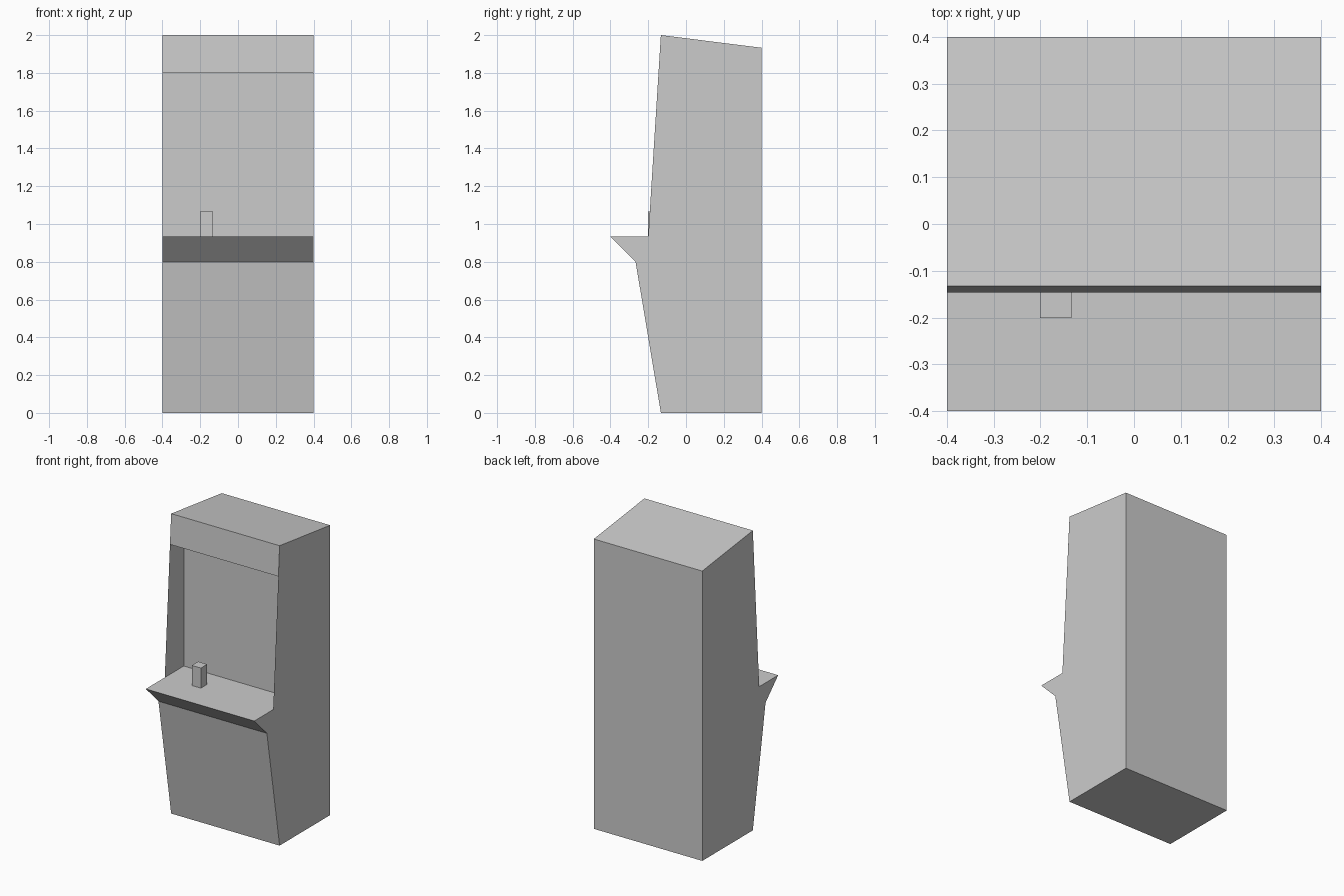
import bpy
import bmesh

cube = bpy.data.objects.get("Cube")
if cube:
    bpy.data.objects.remove(cube, do_unlink=True)

grey = bpy.data.materials.new("plain_grey")
grey.use_nodes = True
grey.diffuse_color = (0.6, 0.6, 0.6, 1)
grey.node_tree.nodes["Principled BSDF"].inputs["Base Color"].default_value = (0.6, 0.6, 0.6, 1)

HALF = 0.4      # half the cabinet width
DECK = 0.933    # height of the control deck

# Side outline as (y, z), anticlockwise seen from +x
lower = [(-0.133, 0), (0.4, 0), (0.4, 1.933), (-0.133, 2)]
shelf = [(-0.4, DECK), (-0.267, 0.8)]
outline = lower + [(-0.2, DECK)] + shelf
# The body follows the outline but steps in behind the screen opening
body = lower + [(-0.146, 1.8), (0, 1.8), (0, DECK)] + shelf


def finish(name, bm):
    mesh = bpy.data.meshes.new(name)
    bm.to_mesh(mesh)
    bm.free()
    mesh.materials.append(grey)
    obj = bpy.data.objects.new(name, mesh)
    bpy.context.collection.objects.link(obj)
    return obj


def ring(bm, points, x):
    return [bm.verts.new((x, y, z)) for y, z in points]


# Cabinet body: open-ended sweep across the width
bm = bmesh.new()
a, b = ring(bm, body, -HALF), ring(bm, body, HALF)
for i in range(len(body)):
    j = (i + 1) % len(body)
    bm.faces.new((a[i], a[j], b[j], b[i]))
finish("cabinet_body", bm)

# Thin sheet side panels, which also wall in the screen opening
for name, side in (("left_side_panel", 1), ("right_side_panel", -1)):
    bm = bmesh.new()
    bm.faces.new(ring(bm, outline[::side], side * HALF))
    finish(name, bm)

# Joystick: square post standing on the deck
bm = bmesh.new()
bmesh.ops.create_cube(bm, size=1)
bmesh.ops.scale(bm, vec=(0.067, 0.067, 0.134), verts=bm.verts)
joystick = finish("joystick", bm)
joystick.location = (-0.167, -0.167, DECK + 0.067)
